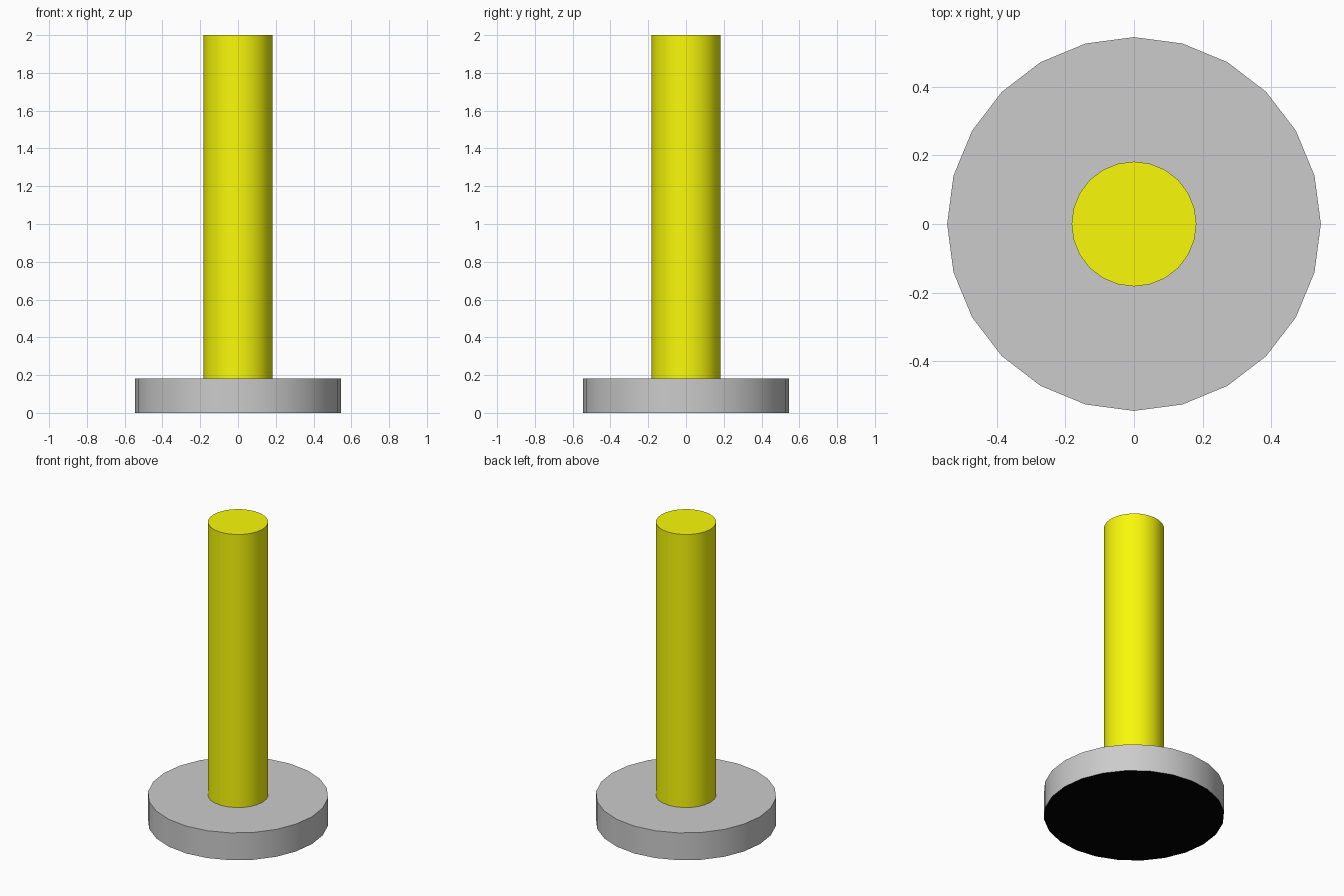
import bpy
import math

if "Cube" in bpy.data.objects:
    bpy.data.objects.remove(bpy.data.objects["Cube"])


def make_material(name, color):
    mat = bpy.data.materials.new(name)
    mat.diffuse_color = color
    mat.use_nodes = True
    mat.node_tree.nodes["Principled BSDF"].inputs["Base Color"].default_value = mat.diffuse_color
    return mat


def disc(name, radius, z0, z1, sides=24):
    bpy.ops.mesh.primitive_cylinder_add(
        vertices=sides, radius=radius, depth=z1 - z0,
        location=(0, 0, (z0 + z1) / 2))
    obj = bpy.context.object
    obj.name = name
    bpy.ops.object.shade_smooth_by_angle(angle=math.radians(30))
    return obj


BASE_TOP = 0.182

# Round foot plate with a black underside
base = disc("base", 0.545, 0.0, BASE_TOP)
base.data.materials.append(make_material("grey", (0.8, 0.8, 0.8, 1)))
base.data.materials.append(make_material("black", (0.0, 0.0, 0.0, 1)))
for face in base.data.polygons:
    if face.normal.z < -0.9:
        face.material_index = 1

# Yellow upright post
post = disc("post", 0.182, BASE_TOP, 2.0)
post.data.materials.append(make_material("yellow", (0.95, 0.95, 0.003, 1)))
